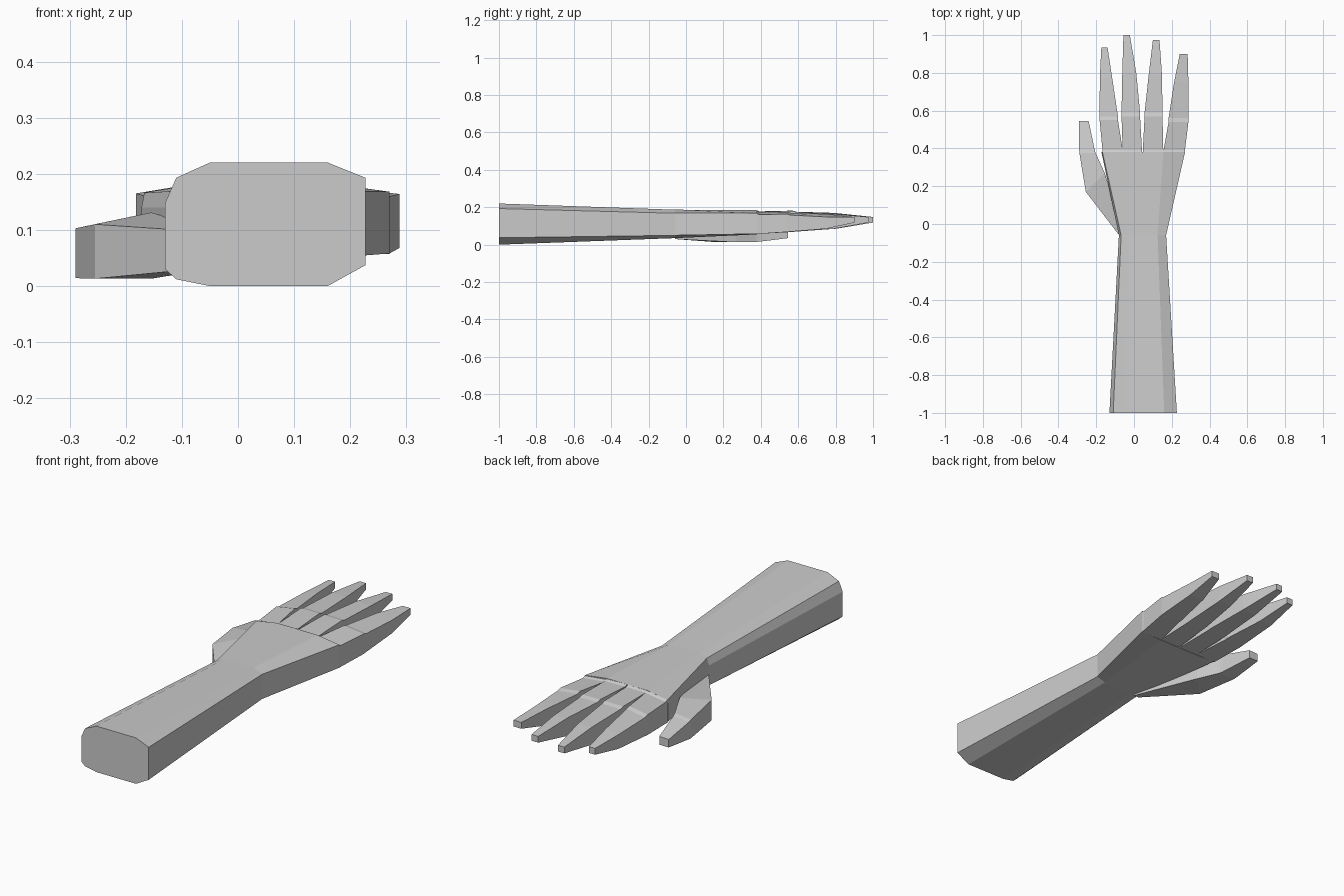
import bpy, bmesh

if "Cube" in bpy.data.objects:
    bpy.data.objects.remove(bpy.data.objects["Cube"], do_unlink=True)

grey = bpy.data.materials.new("light grey")
grey.use_nodes = True
GREY = (0.6, 0.6, 0.6, 1)
grey.diffuse_color = GREY
grey.node_tree.nodes["Principled BSDF"].inputs["Base Color"].default_value = GREY


def loft(name, rings, cap_start=True):
    """Skin a list of equal-length rings of points into a flat-shaded solid."""
    bm = bmesh.new()
    loops = [[bm.verts.new(p) for p in ring] for ring in rings]
    n = len(loops[0])
    for a, b in zip(loops, loops[1:]):
        for i in range(n):
            j = (i + 1) % n
            bm.faces.new((a[i], a[j], b[j], b[i]))
    if cap_start:
        bm.faces.new(loops[0])
    bm.faces.new(loops[-1])
    bmesh.ops.recalc_face_normals(bm, faces=bm.faces)
    mesh = bpy.data.meshes.new(name)
    bm.to_mesh(mesh)
    bm.free()
    mesh.materials.append(grey)
    obj = bpy.data.objects.new(name, mesh)
    bpy.context.collection.objects.link(obj)
    return obj


def at_y(y, section):
    return [(x, y, z) for x, z in section]


# Ten-sided outlines (x, z) at the cut end, wrist and knuckles
elbow = at_y(-1.0, [(-.05, .22), (.16, .22), (.227, .193), (.227, .037), (.16, 0),
                    (-.05, 0), (-.11, .012), (-.13, .03), (-.13, .148), (-.11, .193)])
wrist = at_y(-.06, [(-.03, .187), (.125, .187), (.17, .168), (.17, .05), (.125, .035),
                    (-.03, .035), (-.065, .037), (-.08, .045), (-.08, .14), (-.068, .172)])
knuckles = at_y(.38, [(-.06, .184), (.155, .184), (.27, .168), (.27, .058), (.155, .055),
                      (-.05, .055), (-.15, .057), (-.172, .065), (-.172, .14), (-.167, .166)])
loft("forearm_and_palm", [elbow, wrist, knuckles])


def finger(name, base, joint, middle, tip, tops):
    """Each station is (y, left x, right x); tops gives the left and right top heights."""
    tl, tr = tops
    stations = [
        (.38, *base, .057, tl, tr),
        (.393, *base, .058, tl - .006, tr - .006),        # knuckle crease
        (joint[0] - .01, *joint[1:], .068, tl - .002, tr - .002),
        (joint[0] + .01, *joint[1:], .070, tl - .008, tr - .008),  # joint crease
        (*middle, .085, tl - .014, tr - .018),
        (*tip, .118, .148, .148),
    ]
    rings = [[(xl, y, zb), (xr, y, zb), (xr, y, zr), (xl, y, zl)]
             for y, xl, xr, zb, zl, zr in stations]
    return loft(name, rings, cap_start=False)


finger("index_finger", (-.167, -.06), (.56, -.182, -.085),
       (.77, -.181, -.115), (.935, -.173, -.14), (.167, .183))
finger("middle_finger", (-.06, .042), (.58, -.066, .032),
       (.8, -.062, .012), (1.0, -.056, -.022), (.183, .184))
finger("ring_finger", (.047, .155), (.58, .056, .151),
       (.79, .078, .148), (.975, .1, .135), (.184, .182))
finger("little_finger", (.157, .27), (.55, .183, .288),
       (.75, .212, .288), (.9, .242, .284), (.178, .166))


# Thumb: outer (x, y), inner (x, y), bottom, outer top, inner top
thumb = [
    ((-.078, -.06), (-.05, -.06), .03, .098, .10),
    ((-.255, .17), (-.155, .27), .013, .11, .131),
    ((-.289, .375), (-.203, .375), .014, .103, .112),
    ((-.29, .392), (-.208, .392), .016, .098, .106),
    ((-.29, .545), (-.24, .545), .035, .073, .075),
]
loft("thumb", [[(*o, zb), (*i, zb), (*i, zi), (*o, zo)] for o, i, zb, zo, zi in thumb])
